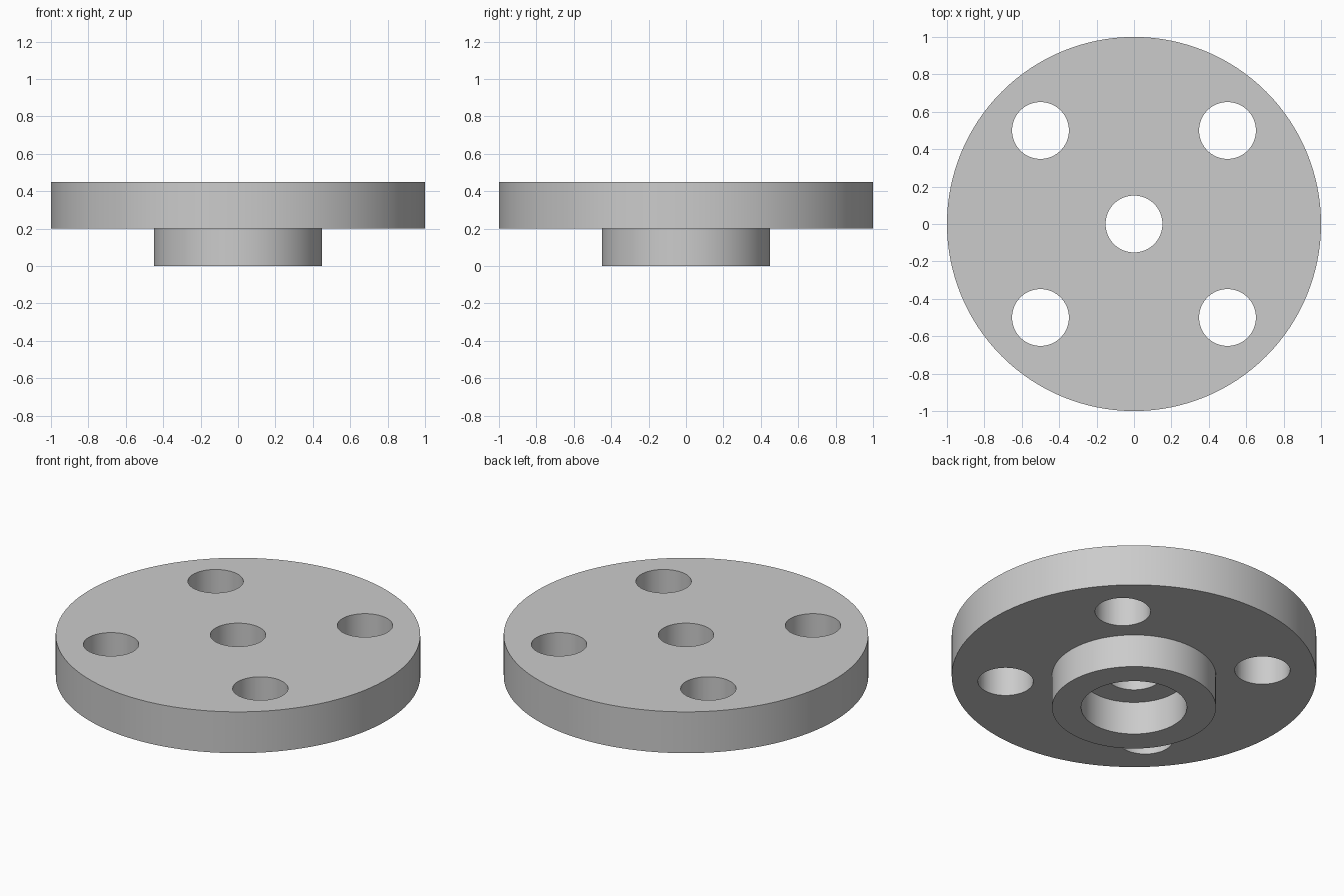
import bpy
import bmesh
import math
from mathutils import Matrix, Vector

cube = bpy.data.objects.get("Cube")
if cube:
    bpy.data.objects.remove(cube, do_unlink=True)

SEGMENTS = 128
FLANGE_R, BOSS_R, RECESS_R, HOLE_R = 1.0, 0.45, 0.29, 0.152
FLANGE_Z, TOP_Z = 0.2, 0.45
BOLT_OFFSET = 0.5

# One plain grey for the whole part
grey = bpy.data.materials.new("plain_grey")
grey.use_nodes = True
colour = (0.6, 0.6, 0.6, 1.0)
grey.diffuse_color = colour
grey.node_tree.nodes["Principled BSDF"].inputs["Base Color"].default_value = colour


def add_object(name, bm):
    bmesh.ops.recalc_face_normals(bm, faces=bm.faces)
    mesh = bpy.data.meshes.new(name)
    bm.to_mesh(mesh)
    bm.free()
    mesh.materials.append(grey)
    obj = bpy.data.objects.new(name, mesh)
    bpy.context.collection.objects.link(obj)
    return obj


# Flange, boss, recess and centre bore turned from a single closed profile
profile = [
    (HOLE_R, TOP_Z), (FLANGE_R, TOP_Z), (FLANGE_R, FLANGE_Z), (BOSS_R, FLANGE_Z),
    (BOSS_R, 0), (RECESS_R, 0), (RECESS_R, FLANGE_Z), (HOLE_R, FLANGE_Z),
]
bm = bmesh.new()
points = [bm.verts.new((r, 0, z)) for r, z in profile]
edges = [bm.edges.new((p, points[(i + 1) % len(points)])) for i, p in enumerate(points)]
bmesh.ops.spin(bm, geom=points + edges, cent=Vector(), axis=(0, 0, 1),
               angle=math.tau, steps=SEGMENTS)
bmesh.ops.remove_doubles(bm, verts=bm.verts, dist=0.0001)
flange = add_object("hub_flange", bm)

# Cutter with four cylinders for the bolt holes
bm = bmesh.new()
for sx in (-1, 1):
    for sy in (-1, 1):
        place = Matrix.Translation((sx * BOLT_OFFSET, sy * BOLT_OFFSET, TOP_Z))
        bmesh.ops.create_cone(bm, cap_ends=True, segments=SEGMENTS // 2,
                              radius1=HOLE_R, radius2=HOLE_R, depth=1, matrix=place)
cutter = add_object("bolt_hole_cutter", bm)
cutter.hide_render = True

# Cut the bolt holes, then drop the cutter
bpy.context.view_layer.objects.active = flange
flange.select_set(True)
cut = flange.modifiers.new("bolt_holes", "BOOLEAN")
cut.operation = "DIFFERENCE"
cut.solver = "EXACT"
cut.object = cutter
bpy.ops.object.modifier_apply(modifier=cut.name)
bpy.data.objects.remove(cutter, do_unlink=True)

# Smooth round walls with crisp rims
bpy.ops.object.shade_smooth_by_angle(angle=math.radians(30))
